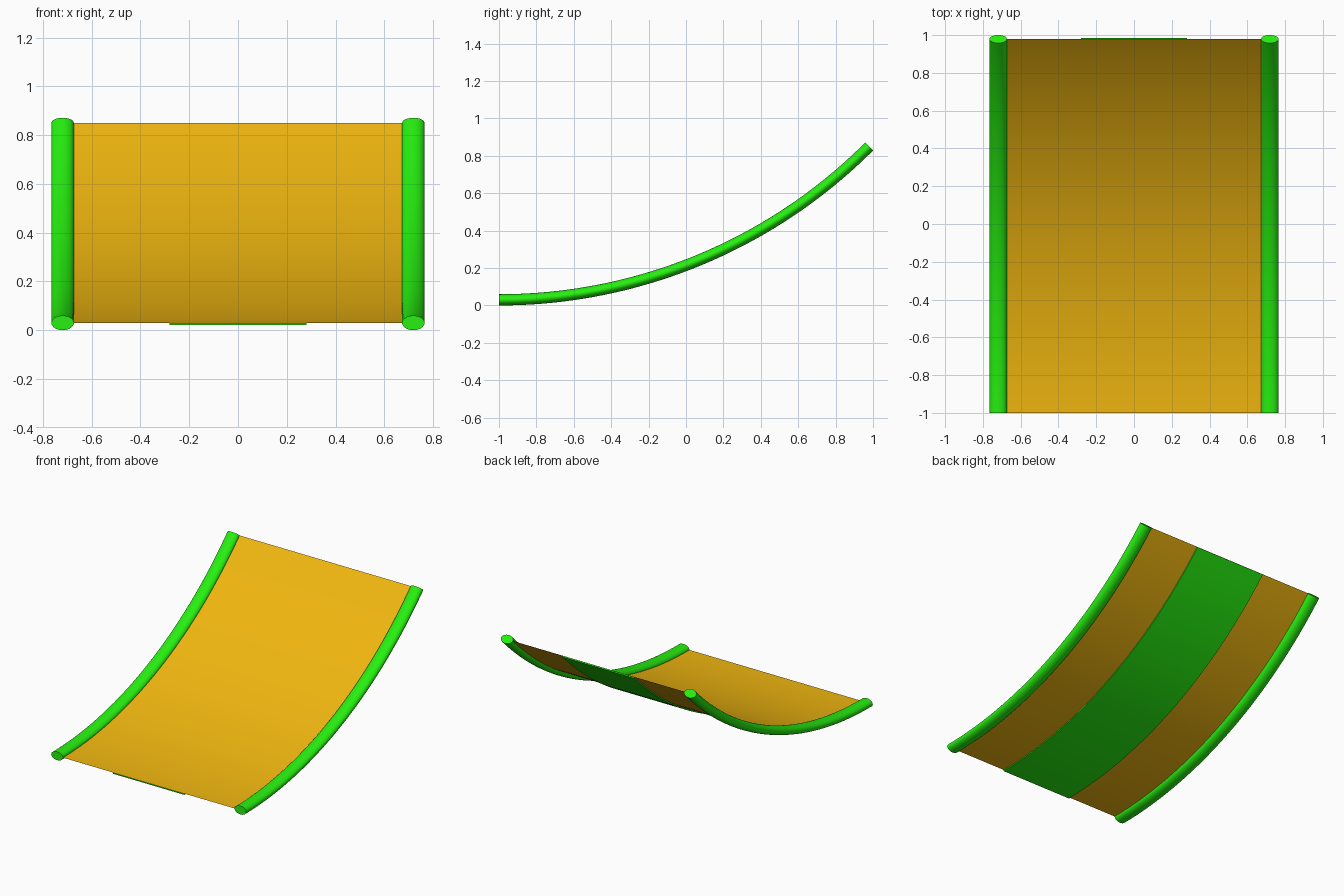
import bpy, bmesh
from math import sin, cos, pi

if "Cube" in bpy.data.objects:
    bpy.data.objects.remove(bpy.data.objects["Cube"])

R, SWEEP, STEPS = 2.799, pi / 4, 40   # bend radius, bend angle, segments
BASE = 0.03                           # height of the centre line at the low end


def material(name, color):
    m = bpy.data.materials.new(name)
    m.diffuse_color = color
    m.use_nodes = True
    m.node_tree.nodes["Principled BSDF"].inputs["Base Color"].default_value = m.diffuse_color
    return m


green = material("green", (0.02, 0.87, 0.005, 1))
yellow = material("yellow", (0.87, 0.47, 0.005, 1))


def sweep(name, profile, mat, closed=True):
    """Sweep an (x, normal offset) profile along the bend."""
    bm = bmesh.new()
    rings = []
    for i in range(STEPS + 1):
        t = SWEEP * i / STEPS
        rings.append([bm.verts.new((x, -1 + (R - n) * sin(t),
                                    BASE + R - (R - n) * cos(t)))
                      for x, n in profile])
    count = len(profile)
    for a, b in zip(rings, rings[1:]):
        for j in range(count if closed else count - 1):
            k = (j + 1) % count
            bm.faces.new((a[j], a[k], b[k], b[j]))
    if closed:
        bm.faces.new(rings[0])
        bm.faces.new(rings[-1])
        bmesh.ops.recalc_face_normals(bm, faces=bm.faces[:])
    me = bpy.data.meshes.new(name)
    bm.to_mesh(me)
    bm.free()
    me.materials.append(mat)
    ob = bpy.data.objects.new(name, me)
    bpy.context.collection.objects.link(ob)
    bpy.ops.object.select_all(action='DESELECT')
    ob.select_set(True)
    bpy.context.view_layer.objects.active = ob
    bpy.ops.object.shade_smooth_by_angle()
    return ob


# Curved panel between the rails
sweep("panel", [(-0.72, 0), (0.72, 0)], yellow, closed=False)

# Thin strip under the panel
sweep("under_strip", [(-0.28, -0.009), (0.28, -0.009),
                      (0.28, -0.001), (-0.28, -0.001)], green)

# Oval side rails
for side, sx in (("left", -1), ("right", 1)):
    oval = [(sx * 0.719 + 0.046 * cos(2 * pi * i / 32),
             0.03 * sin(2 * pi * i / 32)) for i in range(32)]
    sweep(side + "_rail", oval, green)
